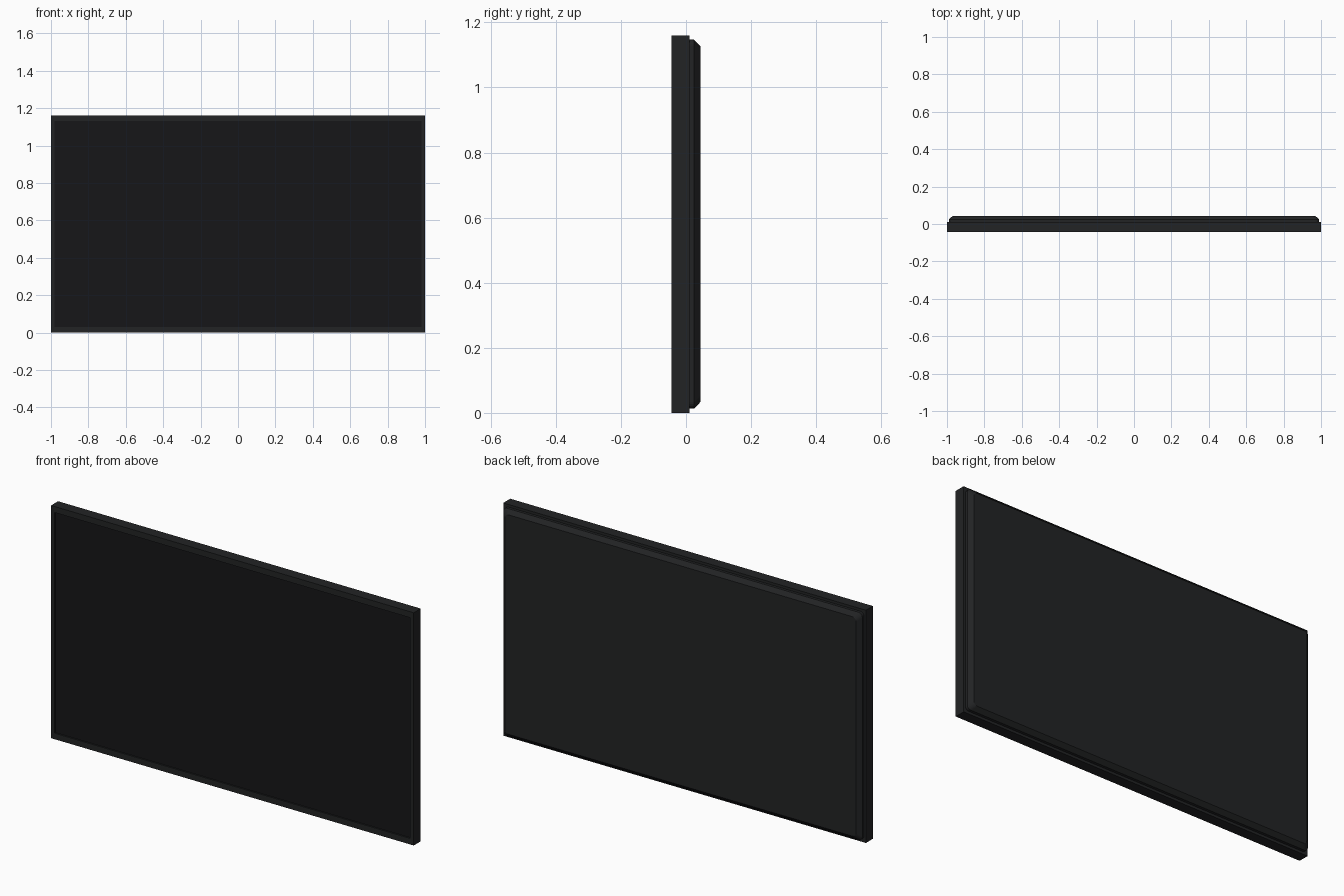
import bpy, bmesh
from math import cos, sin, pi

if "Cube" in bpy.data.objects:
    bpy.data.objects.remove(bpy.data.objects["Cube"])

H = 1.16
CZ = H / 2


def material(name, rgb):
    m = bpy.data.materials.new(name)
    m.diffuse_color = (*rgb, 1)
    m.use_nodes = True
    m.node_tree.nodes["Principled BSDF"].inputs["Base Color"].default_value = m.diffuse_color
    return m


def outline(hx, hz, r, y, seg=5):
    """Rounded rectangle in the xz plane; r = 0 gives sharp corners."""
    pts = []
    for i, (sx, sz) in enumerate([(1, 1), (-1, 1), (-1, -1), (1, -1)]):
        for k in range(seg + 1 if r else 1):
            a = pi / 2 * (i + k / seg)
            dx, dz = (r * cos(a), r * sin(a)) if r else (0, 0)
            pts.append((sx * (hx - r) + dx, y, CZ + sz * (hz - r) + dz))
    return pts


def loft(name, loops, mat):
    """Skin a series of (half width, half height, radius, y) outlines and cap both ends."""
    bm = bmesh.new()
    rings = [[bm.verts.new(p) for p in outline(*l)] for l in loops]
    for a, b in zip(rings, rings[1:]):
        n = len(a)
        for i in range(n):
            j = (i + 1) % n
            bm.faces.new((a[i], a[j], b[j], b[i]))
    bm.faces.new(rings[0])
    bm.faces.new(rings[-1])
    bmesh.ops.recalc_face_normals(bm, faces=bm.faces)
    me = bpy.data.meshes.new(name)
    bm.to_mesh(me)
    bm.free()
    ob = bpy.data.objects.new(name, me)
    bpy.context.collection.objects.link(ob)
    me.materials.append(mat)
    return ob


casing = material("casing_black", (0.016, 0.017, 0.018))
glass = material("screen_black", (0.008, 0.008, 0.009))

# Bezel: outer box with a shallow recess in the front
loft("bezel_frame", [
    (1.0, CZ, 0, 0.011),
    (1.0, CZ, 0, -0.044),
    (0.98, CZ - 0.03, 0, -0.044),
    (0.98, CZ - 0.03, 0, -0.034),
], casing)

# Screen panel sitting in the recess
loft("screen", [
    (0.98, CZ - 0.03, 0, -0.033),
    (0.98, CZ - 0.03, 0, -0.037),
], glass)

# Rear housing with rounded corners and a chamfered rim
loft("rear_housing", [
    (0.99, 0.567, 0.02, 0.008),
    (0.99, 0.567, 0.02, 0.025),
    (0.968, 0.547, 0.02, 0.044),
], casing)
